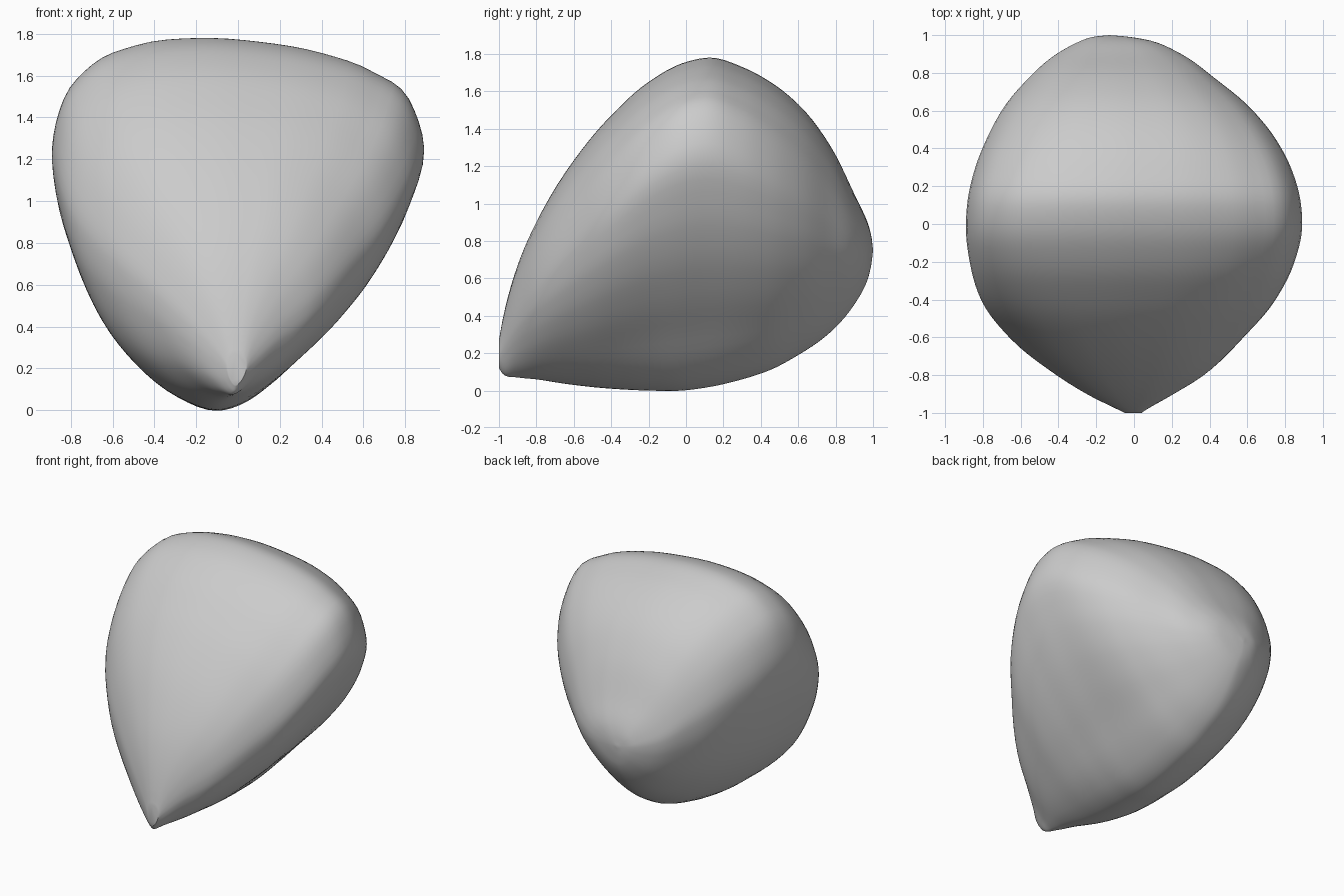
import bpy
import bmesh
from mathutils import Vector

cube = bpy.data.objects.get("Cube")
if cube:
    bpy.data.objects.remove(cube, do_unlink=True)


def make_material(name, colour):
    material = bpy.data.materials.new(name)
    material.use_nodes = True
    material.diffuse_color = colour
    material.node_tree.nodes["Principled BSDF"].inputs["Base Color"].default_value = colour
    return material


def spline(points, steps, closed):
    """Pass a smooth curve through the points, paced by the distance between them."""
    points = [Vector(point) for point in points]
    if closed:
        points = [points[-1]] + points + points[:2]
    else:
        points = [points[0] * 2 - points[1]] + points + [points[-1] * 2 - points[-2]]
    gaps = [(b - a).length for a, b in zip(points, points[1:])]
    slopes = [(b - a) / gap for a, b, gap in zip(points, points[1:], gaps)]
    result = []
    for i in range(1, len(points) - 2):
        gap = gaps[i]
        leave = (slopes[i - 1] * gap + slopes[i] * gaps[i - 1]) / (gap + gaps[i - 1])
        arrive = (slopes[i] * gaps[i + 1] + slopes[i + 1] * gap) / (gap + gaps[i + 1])
        for step in range(steps):
            t = step / steps
            ease = t * t * (3 - 2 * t)
            result.append(points[i].lerp(points[i + 1], ease)
                          + leave * (gap * t * (1 - t) ** 2)
                          - arrive * (gap * t * t * (1 - t)))
    if not closed:
        result.append(points[-2])
    return result


def end_blend(y):
    """Return 0 at the middle of the body and 1 towards its front and back ends."""
    t = min(1, -y / .9 if y < 0 else y / 1.1)
    return t * t * (3 - 2 * t)


def loft(name, middle, end, stations, material):
    """Sweep the blended section along y, fitting it to the bounds of each station."""
    bm = bmesh.new()
    rings = []
    for y, left, right, bottom, top in stations:
        centre, half_width, height = (left + right) / 2, (right - left) / 2, top - bottom
        section = [a.lerp(b, end_blend(y)) for a, b in zip(middle, end)]
        rings.append([bm.verts.new((centre + u * half_width, y, bottom + v * height))
                      for u, v in section])
    for ring, following in zip(rings, rings[1:]):
        for i in range(len(ring)):
            j = (i + 1) % len(ring)
            bm.faces.new((ring[i], ring[j], following[j], following[i]))
    bm.faces.new(rings[0])
    # Close the rounded back end
    bmesh.ops.remove_doubles(bm, verts=rings[-1], dist=0.001)
    bmesh.ops.recalc_face_normals(bm, faces=bm.faces)
    mesh = bpy.data.meshes.new(name)
    bm.to_mesh(mesh)
    bm.free()
    mesh.materials.append(material)
    body = bpy.data.objects.new(name, mesh)
    bpy.context.collection.objects.link(body)
    bpy.context.view_layer.objects.active = body
    body.select_set(True)
    bpy.ops.object.shade_smooth_by_angle(angle=0.7)
    return body


# Rounded triangular section of the middle: flat side up, blunt point down
middle = [
    (-.1, 0), (.03, .02), (.17, .07), (.38, .18), (.6, .3), (.79, .43), (.92, .56),
    (1, .71), (.92, .84), (.73, .91), (.45, .96), (.11, .99), (-.22, 1),
    (-.56, .98), (-.79, .93), (-.94, .84), (-1, .71), (-.98, .6),
    (-.9, .45), (-.77, .29), (-.58, .15), (-.33, .04),
]

# Rounder section of both ends
end = [
    (-.1, 0), (.07, .02), (.27, .07), (.49, .15), (.71, .26), (.88, .38), (.97, .48),
    (1, .58), (.95, .72), (.79, .85), (.5, .95), (.16, .99), (-.18, 1),
    (-.5, .97), (-.76, .88), (-.92, .75), (-1, .62), (-.98, .5),
    (-.89, .36), (-.74, .22), (-.54, .11), (-.31, .03),
]

# Bounds from the pinched front tip to the rounded back: y, x range, z range
stations = [
    (-1, -.05, .04, .12, .27),
    (-.98, -.09, .07, .09, .38),
    (-.9, -.25, .21, .07, .67),
    (-.8, -.41, .37, .06, .9),
    (-.6, -.66, .58, .03, 1.23),
    (-.4, -.81, .75, .01, 1.47),
    (-.2, -.87, .85, 0, 1.65),
    (-.02, -.89, .89, 0, 1.75),
    (.13, -.88, .88, .02, 1.78),
    (.3, -.84, .83, .06, 1.73),
    (.45, -.78, .75, .11, 1.65),
    (.6, -.7, .63, .19, 1.53),
    (.77, -.56, .43, .31, 1.31),
    (.9, -.41, .25, .46, 1.05),
    (.97, -.28, .09, .59, .9),
    (.99, -.22, -.02, .67, .83),
    (1, -.13, -.13, .75, .75),
]

grey = make_material("light_grey", (.6, .6, .6, 1))
loft("seed_body", spline(middle, 4, True), spline(end, 4, True),
     spline(stations, 5, False), grey)
